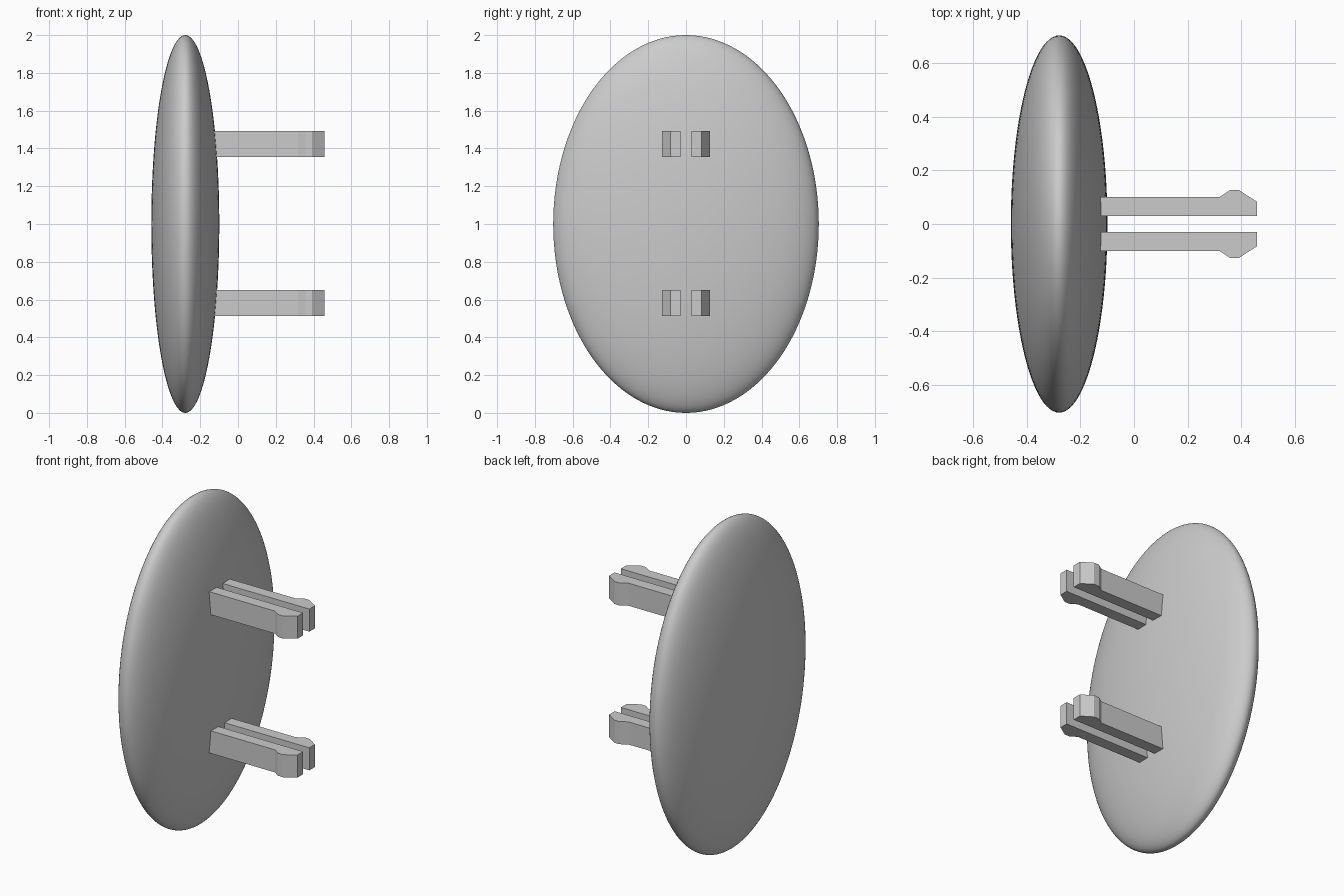
import bpy
import bmesh

cube = bpy.data.objects.get("Cube")
if cube:
    bpy.data.objects.remove(cube, do_unlink=True)

# Single grey material
grey = bpy.data.materials.new("light_grey")
grey.use_nodes = True
colour = (0.6, 0.6, 0.6, 1)
grey.diffuse_color = colour
grey.node_tree.nodes["Principled BSDF"].inputs["Base Color"].default_value = colour


def make_object(name, bm):
    bmesh.ops.recalc_face_normals(bm, faces=bm.faces)
    mesh = bpy.data.meshes.new(name)
    bm.to_mesh(mesh)
    bm.free()
    mesh.materials.append(grey)
    obj = bpy.data.objects.new(name, mesh)
    bpy.context.collection.objects.link(obj)
    return obj


# Smooth flattened oval head
bm = bmesh.new()
bmesh.ops.create_uvsphere(bm, u_segments=96, v_segments=64, radius=1)
bmesh.ops.scale(bm, vec=(0.18, 0.703, 1), verts=bm.verts)
bmesh.ops.translate(bm, vec=(-0.279, 0, 1), verts=bm.verts)
for face in bm.faces:
    face.smooth = True
make_object("oval_head", bm)

# Outline of one snap prong, seen from above
PRONG = [(-0.16, 0.03), (0.458, 0.03), (0.458, 0.083), (0.392, 0.126),
         (0.358, 0.126), (0.318, 0.1), (-0.16, 0.1)]
PRONG_HEIGHT = 0.137


def make_prong(name, side, bottom):
    bm = bmesh.new()
    face = bm.faces.new([bm.verts.new((x, side * y, bottom)) for x, y in PRONG])
    top = bmesh.ops.extrude_face_region(bm, geom=[face])["geom"]
    verts = [v for v in top if isinstance(v, bmesh.types.BMVert)]
    bmesh.ops.translate(bm, vec=(0, 0, PRONG_HEIGHT), verts=verts)
    make_object(name, bm)


# Two mirrored pairs of prongs
for level, bottom in (("lower", 0.514), ("upper", 1.356)):
    for label, side in (("front", -1), ("back", 1)):
        make_prong(f"{level}_{label}_prong", side, bottom)
